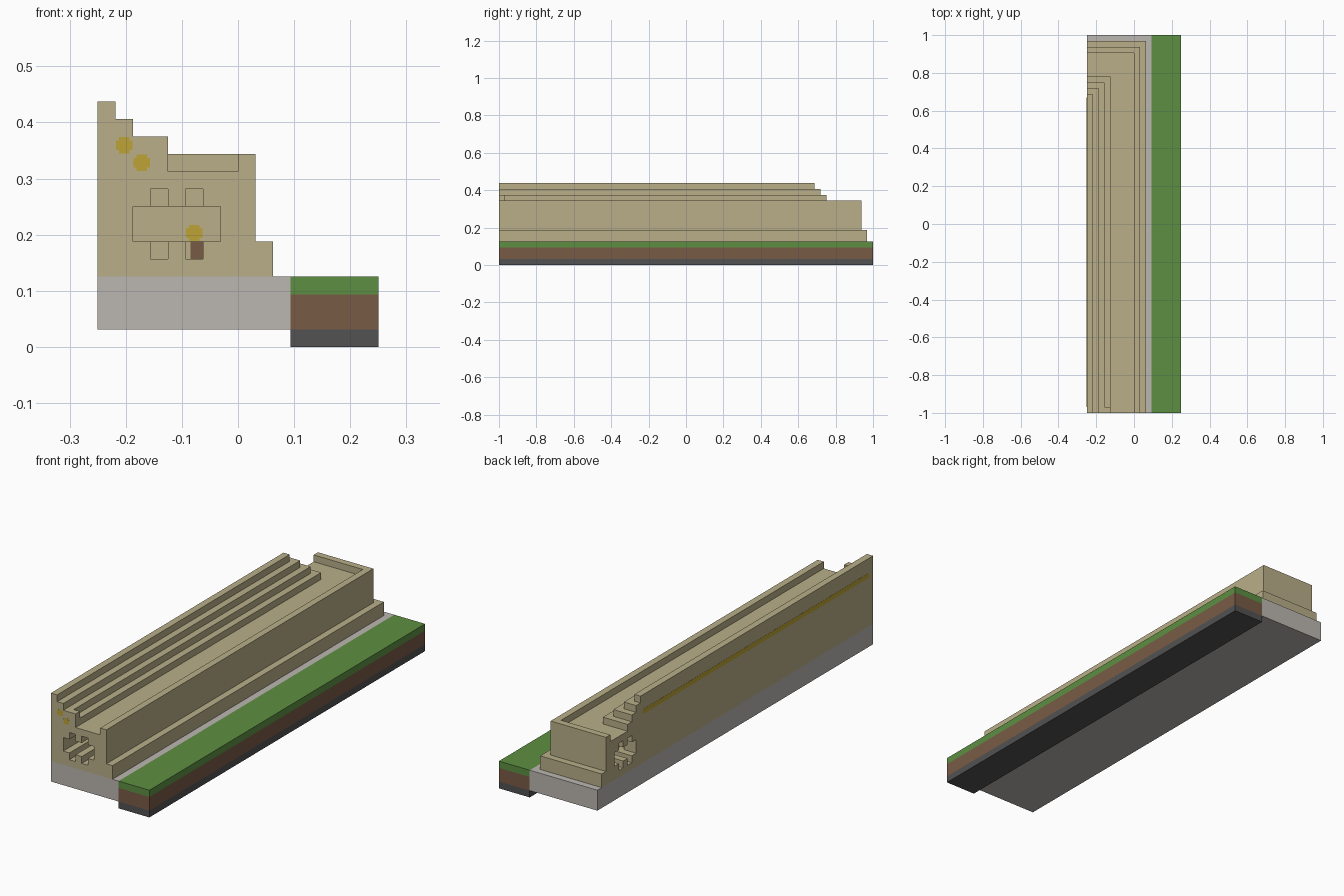
import bpy
import bmesh

U = 1 / 32  # one block
CORNER = 29  # the wall turns where y = x + CORNER

cube = bpy.data.objects.get("Cube")
if cube:
    bpy.data.objects.remove(cube, do_unlink=True)


def material(name, rgb):
    m = bpy.data.materials.new(name)
    m.use_nodes = True
    m.diffuse_color = (*rgb, 1)
    m.node_tree.nodes["Principled BSDF"].inputs["Base Color"].default_value = (*rgb, 1)
    return m


TAN = material("sandstone", (0.49, 0.43, 0.25))
STONE = material("pale_stone", (0.50, 0.47, 0.44))
GRASS = material("grass_green", (0.11, 0.275, 0.054))
DIRT = material("dirt_brown", (0.19, 0.105, 0.06))
BASE = material("dark_grey", (0.084, 0.084, 0.084))
GOLD = material("gold", (0.51, 0.37, 0.037))


def finish(name, bm, mat):
    bmesh.ops.recalc_face_normals(bm, faces=bm.faces)
    mesh = bpy.data.meshes.new(name)
    bm.to_mesh(mesh)
    bm.free()
    mesh.materials.append(mat)
    obj = bpy.data.objects.new(name, mesh)
    bpy.context.scene.collection.objects.link(obj)
    return obj


def box(name, mat, xs, ys, zs):
    bm = bmesh.new()
    bmesh.ops.create_cube(bm, size=1)
    for v in bm.verts:
        v.co = [(r[0] if c < 0 else r[1]) * U for c, r in zip(v.co, (xs, ys, zs))]
    return finish(name, bm, mat)


def corner_sweep(name, mat, profile, front, side):
    """Sweep an (x, z) profile back from the front, then round the corner to -x."""
    bm = bmesh.new()
    rings = []
    for station in range(3):
        ring = []
        for x, z in profile:
            px = side if station == 2 else x
            py = front if station == 0 else x + CORNER
            ring.append(bm.verts.new((px * U, py * U, z * U)))
        rings.append(ring)
    n = len(profile)
    for a, b in zip(rings, rings[1:]):
        for i in range(n):
            j = (i + 1) % n
            bm.faces.new((a[i], a[j], b[j], b[i]))
    bm.faces.new(rings[0])
    bm.faces.new(rings[2])
    bmesh.ops.remove_doubles(bm, verts=bm.verts, dist=1e-5)
    bmesh.ops.dissolve_degenerate(bm, edges=bm.edges, dist=1e-5)
    return finish(name, bm, mat)


# Ground strip and stone foundation
box("ground_base", BASE, (3, 8), (-32, 32), (0, 1))
box("ground_dirt", DIRT, (3, 8), (-32, 32), (1, 3))
box("ground_grass", GRASS, (3, 8), (-32, 32), (3, 4))
box("stone_foundation", STONE, (-8, 3), (-32, 32), (1, 4))

# Stepped wall with parapet, turning the corner
wall_profile = [(-8, 4), (2, 4), (2, 6), (1, 6), (1, 11), (0, 11), (0, 10), (-4, 10),
                (-4, 11), (-5, 11), (-5, 12), (-6, 12), (-6, 13), (-7, 13), (-7, 14), (-8, 14)]
wall = corner_sweep("stepped_wall", TAN, wall_profile, -32, -8)
box("step_end_block", TAN, (-5, -4), (-32, -31), (11, 12))

# Passage through the wall, with two grooves in its floor and two in its ceiling
passage_profile = [(-6, 6), (-5, 6), (-5, 5), (-4, 5), (-4, 6), (-3, 6), (-3, 5), (-2, 5), (-2, 6), (-1, 6),
                   (-1, 8), (-2, 8), (-2, 9), (-3, 9), (-3, 8), (-4, 8), (-4, 9), (-5, 9), (-5, 8), (-6, 8)]
cutter = corner_sweep("passage_cutter", TAN, passage_profile, -33, -9)
cutter.hide_render = True
cutter.hide_viewport = True
cut = wall.modifiers.new("passage", "BOOLEAN")
cut.operation = "DIFFERENCE"
cut.solver = "EXACT"
cut.object = cutter
bpy.context.view_layer.objects.active = wall
bpy.ops.object.modifier_apply(modifier=cut.name)
bpy.data.objects.remove(cutter, do_unlink=True)


# Gold flecks: two thin crossed plates each
def fleck(name, x, y, z):
    for part, w, h in (("wide", 0.47, 0.28), ("tall", 0.3, 0.46)):
        box(f"{name}_{part}", GOLD, (x - w, x + w), (y - 0.02, y + 0.02), (z - h, z + h))


fleck("upper_fleck", -6.5, -32, 11.5)
fleck("lower_fleck", -5.5, -32, 10.5)
fleck("passage_fleck", -2.5, 28, 6.5)
box("passage_brown_plate", DIRT, (-2.7, -2), (26.97, 27.01), (5, 6))

# Gold line along the tall side
box("gold_stripe", GOLD, (-8.02, -7.98), (-31, 21.4), (11.15, 11.85))
